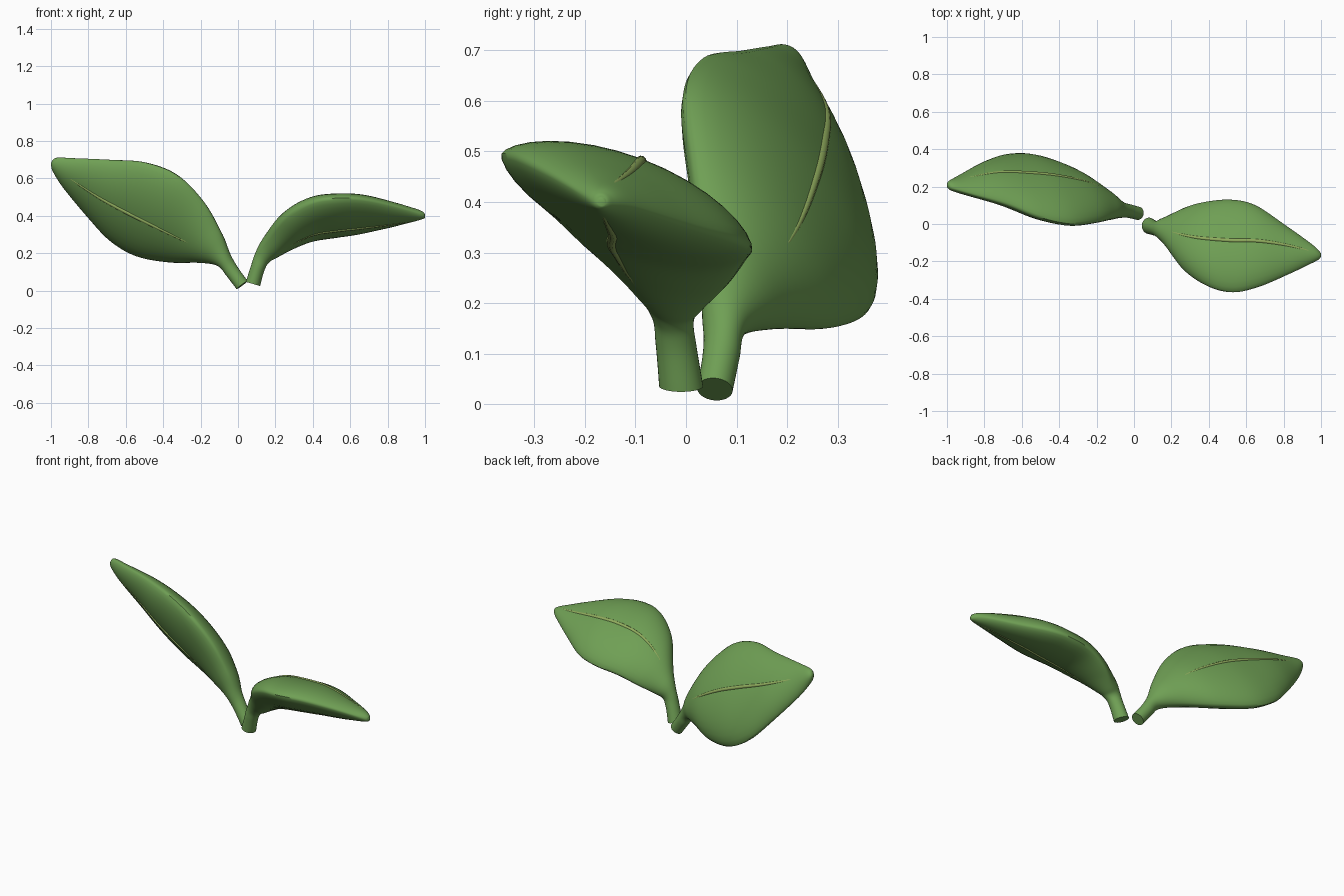
import bpy, bmesh, math
from mathutils import Vector

if "Cube" in bpy.data.objects:
    bpy.data.objects.remove(bpy.data.objects["Cube"])

STEPS, SIDES = 7, 32


def material(name, rgb):
    m = bpy.data.materials.new(name)
    m.diffuse_color = (*rgb, 1)
    m.use_nodes = True
    m.node_tree.nodes["Principled BSDF"].inputs["Base Color"].default_value = m.diffuse_color
    return m


LEAF = material("leaf_green", (0.16, 0.35, 0.09))
RIB = material("rib_green", (0.28, 0.41, 0.11))


def spline(rows):
    """Catmull-Rom through rows of numbers."""
    n, out = len(rows), []
    for i in range(n - 1):
        a, b, c, d = (rows[max(0, min(n - 1, k))] for k in range(i - 1, i + 3))
        for s in range(STEPS):
            t = s / STEPS
            out.append([0.5 * (2 * q + (r - p) * t + (2 * p - 5 * q + 4 * r - u) * t * t
                               + (3 * q - p - 3 * r + u) * t ** 3)
                        for p, q, r, u in zip(a, b, c, d)])
    return out + [list(rows[-1])]


def leaf(name, rows, sign):
    """Loft stem and blade: each row is front edge, back edge, half thickness."""
    pts = spline(rows)
    P = [Vector(r[:3]) for r in pts]
    Q = [Vector(r[3:6]) for r in pts]
    mid = [(p + q) / 2 for p, q in zip(P, Q)]
    bm = bmesh.new()
    rings, normals = [], []
    for i, c in enumerate(mid):
        tan = mid[min(i + 1, len(mid) - 1)] - mid[max(i - 1, 0)]
        half, t = (Q[i] - P[i]) / 2, pts[i][6]
        n = (tan.cross(half) * sign).normalized()
        normals.append(n)
        e = 1 + 0.3 * max(0, min(1, half.length / t - 1))
        ring = []
        for k in range(SIDES):
            a = 2 * math.pi * k / SIDES
            s = math.sin(a)
            h = math.copysign(abs(s) ** e, s) * t
            ring.append(bm.verts.new(c + half * math.cos(a) + n * h))
        rings.append(ring)
    for r0, r1 in zip(rings, rings[1:]):
        for k in range(SIDES):
            j = (k + 1) % SIDES
            bm.faces.new((r0[k], r0[j], r1[j], r1[k]))
    bm.faces.new(rings[0])
    bm.faces.new(rings[-1])
    bmesh.ops.recalc_face_normals(bm, faces=bm.faces)
    me = bpy.data.meshes.new(name)
    bm.to_mesh(me)
    bm.free()
    me.materials.append(LEAF)
    ob = bpy.data.objects.new(name, me)
    bpy.context.collection.objects.link(ob)
    bpy.ops.object.select_all(action='DESELECT')
    ob.select_set(True)
    bpy.context.view_layer.objects.active = ob
    bpy.ops.object.shade_smooth_by_angle(angle=math.radians(50))

    # raised midribs on the upper and lower face
    ids = range(int(3.3 * STEPS), len(pts) - 2 * STEPS + 2)
    for label, side in (("upper", 1), ("lower", -1)):
        cu = bpy.data.curves.new(name + "_" + label + "_midrib", 'CURVE')
        cu.dimensions = '3D'
        cu.bevel_depth = 0.011
        cu.bevel_resolution = 3
        cu.use_fill_caps = True
        sp = cu.splines.new('POLY')
        sp.points.add(len(ids) - 1)
        for j, i in enumerate(ids):
            co = mid[i] + normals[i] * side * (pts[i][6] - 0.005)
            sp.points[j].co = (*co, 1)
            sp.points[j].radius = 0.3 + 0.7 * math.sin(math.pi * j / (len(ids) - 1))
        cu.materials.append(RIB)
        bpy.context.collection.objects.link(bpy.data.objects.new(cu.name, cu))


# left leaf, standing steeper
leaf("left_leaf", [
    (0.022, 0.022, 0.034, 0.022, 0.092, 0.026, 0.037),
    (-0.025, 0.035, 0.11, -0.035, 0.105, 0.09, 0.038),
    (-0.055, 0.045, 0.20, -0.10, 0.11, 0.135, 0.045),
    (-0.10, 0.035, 0.32, -0.20, 0.18, 0.15, 0.068),
    (-0.19, 0.015, 0.48, -0.36, 0.29, 0.152, 0.09),
    (-0.33, 0.0, 0.62, -0.54, 0.36, 0.185, 0.10),
    (-0.50, 0.035, 0.685, -0.68, 0.367, 0.265, 0.093),
    (-0.68, 0.105, 0.698, -0.80, 0.33, 0.39, 0.075),
    (-0.87, 0.16, 0.707, -0.93, 0.26, 0.545, 0.045),
    (-0.97, 0.19, 0.71, -0.988, 0.225, 0.635, 0.026),
    (-0.998, 0.203, 0.688, -1.0, 0.21, 0.672, 0.010)], -1)

# right leaf, lying flatter
leaf("right_leaf", [
    (0.08, -0.053, 0.036, 0.08, 0.034, 0.036, 0.040),
    (0.105, -0.06, 0.12, 0.105, 0.02, 0.12, 0.038),
    (0.125, -0.07, 0.19, 0.135, 0.015, 0.165, 0.045),
    (0.17, -0.12, 0.28, 0.18, 0.035, 0.19, 0.062),
    (0.27, -0.25, 0.40, 0.27, 0.085, 0.24, 0.082),
    (0.40, -0.335, 0.475, 0.38, 0.118, 0.285, 0.09),
    (0.53, -0.365, 0.495, 0.52, 0.13, 0.307, 0.088),
    (0.67, -0.335, 0.49, 0.65, 0.10, 0.325, 0.08),
    (0.83, -0.267, 0.455, 0.80, 0.0, 0.355, 0.058),
    (0.95, -0.21, 0.42, 0.94, -0.10, 0.388, 0.033),
    (0.99, -0.188, 0.406, 0.99, -0.145, 0.396, 0.018),
    (1.0, -0.172, 0.402, 1.0, -0.16, 0.399, 0.007)], 1)
